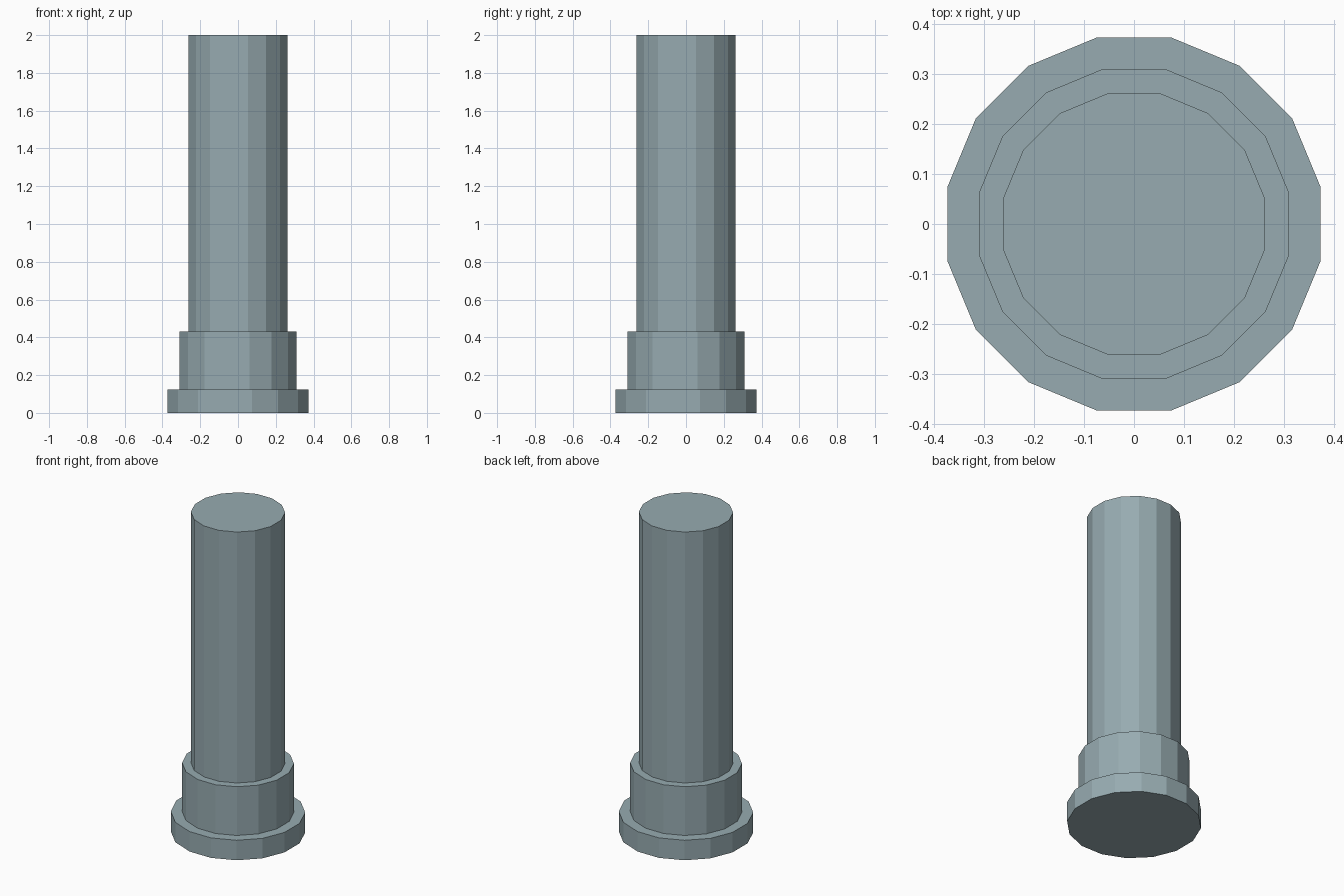
import bpy
import math

cube = bpy.data.objects.get("Cube")
if cube:
    bpy.data.objects.remove(cube, do_unlink=True)

SIDES = 16

# Blue-grey metal
steel = bpy.data.materials.new("blue_grey_steel")
steel.use_nodes = True
colour = (0.31, 0.41, 0.44, 1)
steel.diffuse_color = colour
steel.node_tree.nodes["Principled BSDF"].inputs["Base Color"].default_value = colour


def prism(name, half_width, bottom, top):
    """Flat-shaded prism with flats facing the axes."""
    half_angle = math.pi / SIDES
    bpy.ops.mesh.primitive_cylinder_add(
        vertices=SIDES,
        radius=half_width / math.cos(half_angle),
        depth=top - bottom,
        location=(0, 0, (bottom + top) / 2),
        rotation=(0, 0, half_angle),
    )
    part = bpy.context.object
    part.name = name
    part.data.materials.append(steel)
    return part


# Wide foot, stepped collar and tall shaft
prism("base_flange", 0.374, 0, 0.125)
prism("collar", 0.311, 0.125, 0.43)
prism("shaft", 0.262, 0.43, 2)
